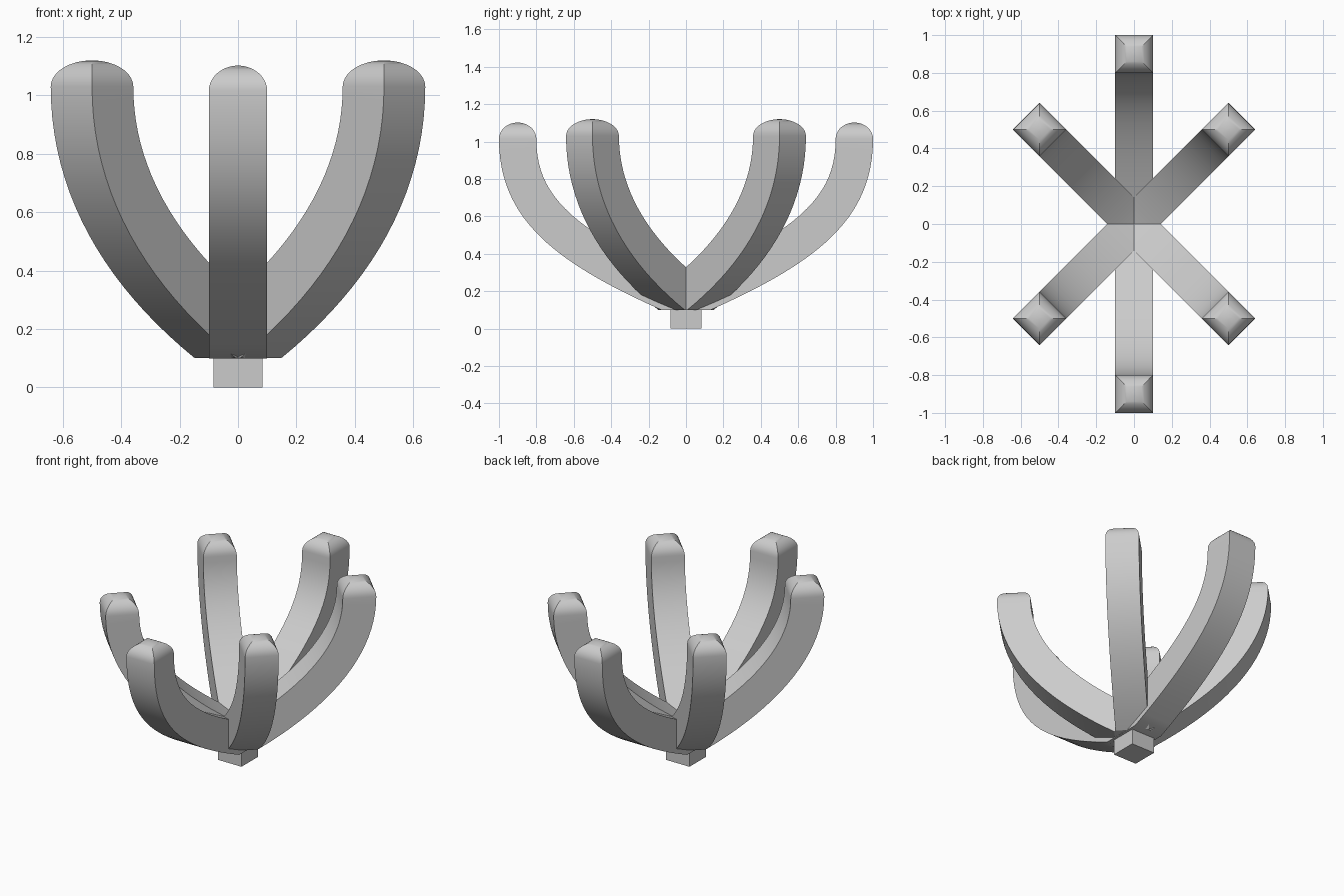
import bpy, bmesh
from math import radians, sin, cos
from mathutils import Vector, Matrix

if "Cube" in bpy.data.objects:
    bpy.data.objects.remove(bpy.data.objects["Cube"])

HALF = 0.1  # half thickness of the square arms


def make_arm(name, angle, start, corner, end, pull, cap_height, steps=20):
    a, c, b = Vector(start), Vector(corner), Vector(end)
    h1, h2 = a.lerp(c, pull), b.lerp(c, pull)
    # each section: (outer point, inner point, half width) in radius / height
    sections = []
    for i in range(steps + 1):
        t = i / steps
        u = 1 - t
        p = a * u**3 + h1 * (3 * u * u * t) + h2 * (3 * u * t * t) + b * t**3
        d = ((h1 - a) * u * u + (h2 - h1) * 2 * u * t + (b - h2) * t * t).normalized()
        n = Vector((d.y, -d.x)) * HALF
        sections.append((p + n, p - n, HALF))
    # flat underside running in to the hub centre
    o, i0, _ = sections[0]
    slope = (c.y - a.y) / (c.x - a.x)
    sections.insert(0, (Vector((0, o.y)), Vector((-0.001, i0.y - slope * i0.x)), HALF))
    # pillow-shaped tip made of shrinking squares
    for k in range(1, 10):
        q = radians(86 * k / 9)
        s, z = HALF * cos(q), b.y + cap_height * sin(q)
        sections.append((Vector((b.x + s, z)), Vector((b.x - s, z)), s))

    bm = bmesh.new()
    rings = []
    for o, i, w in sections:
        rings.append([bm.verts.new((p.x, y, p.y))
                      for p, y in ((o, -w), (o, w), (i, w), (i, -w))])
    for r, s in zip(rings, rings[1:]):
        for k in range(4):
            m = (k + 1) % 4
            bm.faces.new((r[k], r[m], s[m], s[k]))
    bm.faces.new(rings[0])
    bm.faces.new(rings[-1])
    bmesh.ops.recalc_face_normals(bm, faces=bm.faces)
    bm.transform(Matrix.Rotation(radians(angle), 4, 'Z'))
    finish(bm, name)


def finish(bm, name):
    me = bpy.data.meshes.new(name)
    bm.to_mesh(me)
    bm.free()
    ob = bpy.data.objects.new(name, me)
    bpy.context.collection.objects.link(ob)
    bpy.ops.object.select_all(action='DESELECT')
    ob.select_set(True)
    bpy.context.view_layer.objects.active = ob
    bpy.ops.object.shade_smooth_by_angle(angle=radians(28))


# four shorter diagonal arms
for ang in (45, 135, 225, 315):
    make_arm(f"diagonal_arm_{ang}", ang, (0.06, 0.187), (0.707, 0.56),
             (0.707, 1.03), 0.66, 0.09)

# two longer arms to front and back
for ang, side in ((90, "back"), (270, "front")):
    make_arm(f"{side}_arm", ang, (0.09, 0.191), (0.9, 0.55),
             (0.9, 1.015), 0.74, 0.087)

# small square stem under the hub
bm = bmesh.new()
bmesh.ops.create_cube(bm, size=1)
bm.transform(Matrix.Translation((0, 0, 0.06)) @ Matrix.Diagonal((0.168, 0.168, 0.12, 1)))
finish(bm, "stem")
